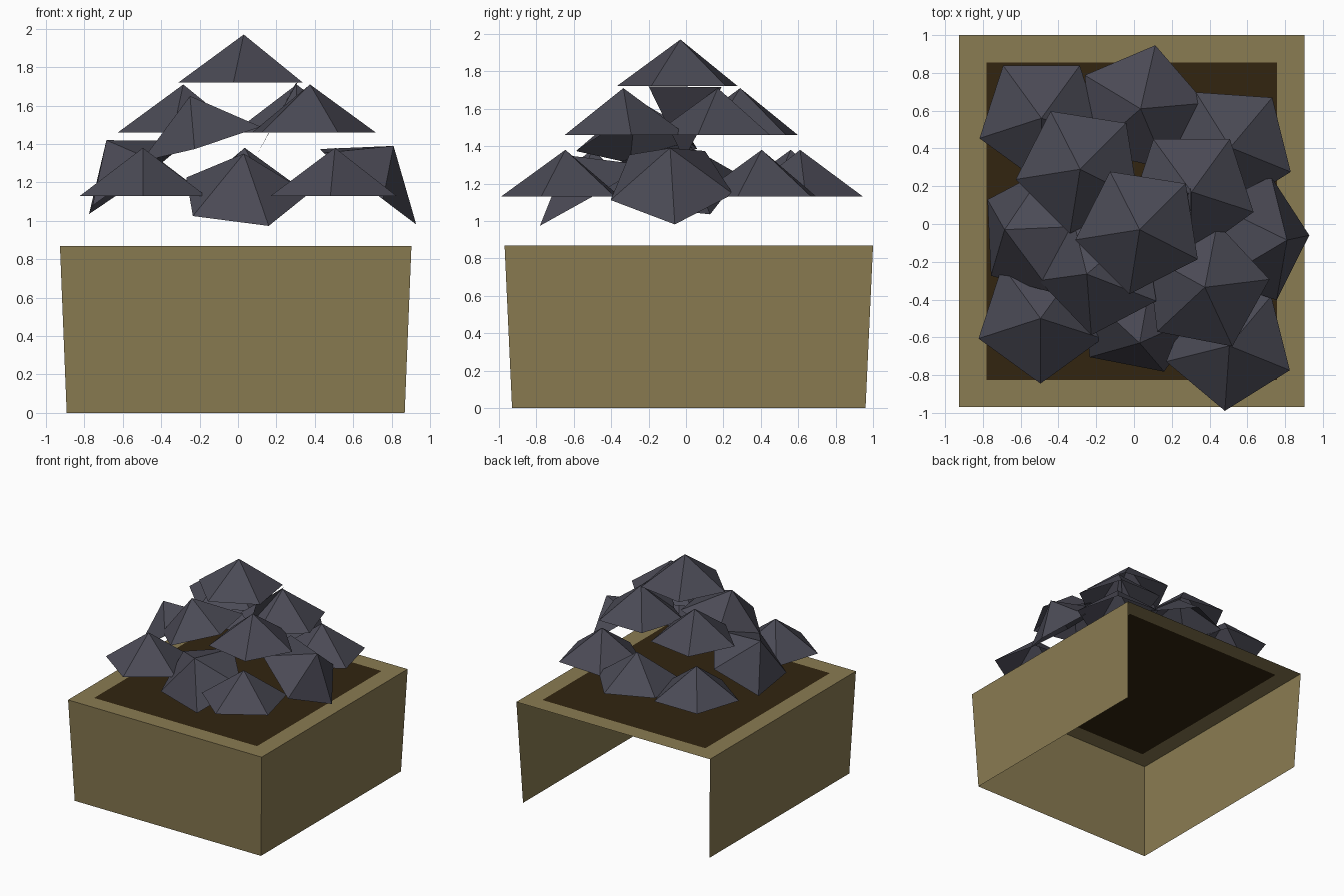
import bpy, bmesh, math
from mathutils import Vector

if "Cube" in bpy.data.objects:
    bpy.data.objects.remove(bpy.data.objects["Cube"])


def material(name, rgb):
    m = bpy.data.materials.new(name)
    m.diffuse_color = (*rgb, 1)
    m.use_nodes = True
    m.node_tree.nodes["Principled BSDF"].inputs["Base Color"].default_value = m.diffuse_color
    return m


OLIVE = material("olive_wood", (0.255, 0.200, 0.084))
DARK = material("dark_inside", (0.032, 0.018, 0.005))
COAL = material("coal_grey", (0.070, 0.069, 0.092))


def add_object(name, bm, mats):
    me = bpy.data.meshes.new(name)
    bm.to_mesh(me)
    bm.free()
    for m in mats:
        me.materials.append(m)
    ob = bpy.data.objects.new(name, me)
    bpy.context.collection.objects.link(ob)
    return ob


# Crate: tapered, open underneath and at the back, dark panel inset in the top
bm = bmesh.new()
bmesh.ops.create_cube(bm, size=2)
for v in bm.verts:
    top = v.co.z > 0
    v.co = ((-0.012 + v.co.x * (0.915 if top else 0.88)),
            0.015 + v.co.y * (0.985 if top else 0.945),
            0.868 if top else 0)
bm.normal_update()
bmesh.ops.delete(bm, geom=[f for f in bm.faces if f.normal.z < -0.9 or f.normal.y > 0.9],
                 context='FACES')
lid = max(bm.faces, key=lambda f: f.normal.z)
bmesh.ops.inset_individual(bm, faces=[lid], thickness=0.145, use_even_offset=True)
lid.material_index = 1
add_object("crate", bm, [OLIVE, DARK])

# Coal lumps: five-sided open caps
RADIUS, HEIGHT = 0.345, 0.25


def lump(name, apex, axis, corner):
    """Cap with its tip at apex, along axis, one base corner toward corner."""
    apex, n = Vector(apex), Vector(axis).normalized()
    centre = apex - n * HEIGHT
    u = Vector(corner) - centre
    u = (u - n * u.dot(n)).normalized()
    w = n.cross(u)
    bm = bmesh.new()
    tip = bm.verts.new(apex)
    ring = []
    for i in range(5):
        a = math.tau * i / 5
        ring.append(bm.verts.new(centre + RADIUS * (u * math.cos(a) + w * math.sin(a))))
    for i in range(5):
        bm.faces.new((tip, ring[i], ring[(i + 1) % 5]))
    add_object(name, bm, [COAL])


# Upright lumps: tip x, y, z and turn in degrees
upright = [
    (0.03, -0.03, 1.97, 45),
    (-0.285, 0.29, 1.71, 45), (0.305, 0.17, 1.71, 54), (0.375, -0.335, 1.71, 7),
    (0.035, 0.61, 1.38, 77), (-0.49, 0.56, 1.38, 54), (0.51, 0.405, 1.38, 50),
    (0.505, -0.645, 1.38, 50), (-0.495, -0.5, 1.38, 54),
]
for i, (x, y, z, deg) in enumerate(upright):
    a = math.radians(deg)
    lump(f"coal_upright_{i + 1}", (x, y, z), (0, 0, 1),
         (x + math.cos(a), y + math.sin(a), z))

# Tilted lumps: tip, axis, one base corner
tilted = [
    ((-0.25, -0.265, 1.65), (-0.289, -0.065, 0.956), (-0.23, -0.60, 1.38)),
    ((0.81, -0.085, 1.39), (0.615, -0.011, 0.789), (0.92, -0.06, 0.98)),
    ((-0.685, -0.03, 1.42), (-0.58, 0.06, 0.81), (-0.78, 0.13, 1.04)),
    ((0.03, -0.63, 1.35), (0.017, -0.50, 0.879), (0.16, -0.78, 0.97)),
]
for i, args in enumerate(tilted):
    lump(f"coal_tilted_{i + 1}", *args)

# Loose shard in the middle of the heap
bm = bmesh.new()
bm.faces.new([bm.verts.new(p) for p in
              ((0.31, -0.20, 1.72), (0.30, 0.19, 1.715), (0.09, -0.01, 1.33))])
add_object("coal_shard", bm, [COAL])
